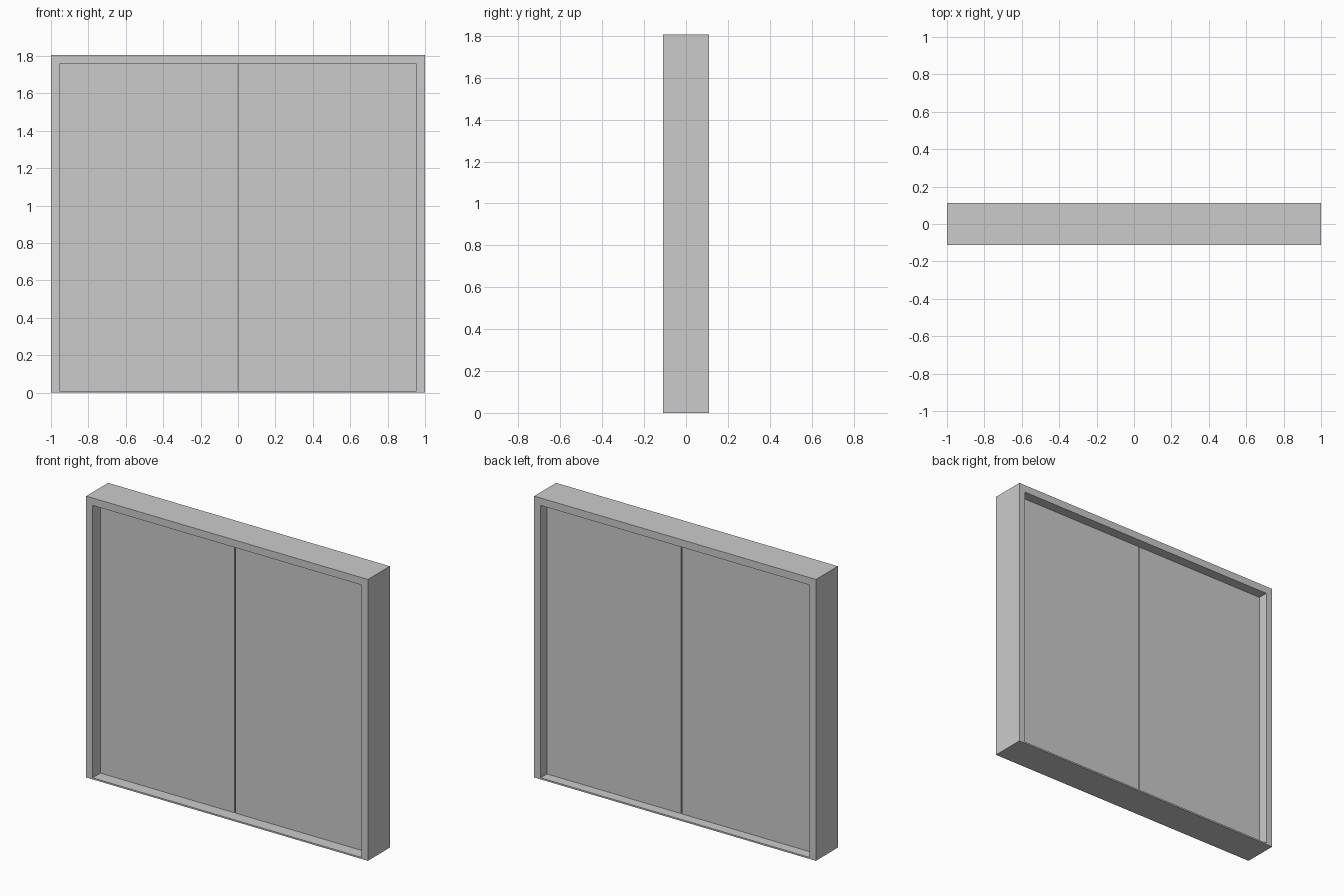
import bpy
import bmesh

if "Cube" in bpy.data.objects:
    bpy.data.objects.remove(bpy.data.objects["Cube"])

W, H, D = 1.0, 1.806, 0.111          # half width, height, half depth
IN_X, IN_TOP, SILL = 0.955, 1.758, 0.01
FRONT, BACK, GAP = -0.032, 0.046, 0.003   # door faces and half centre gap


def finish(name, bm):
    bmesh.ops.recalc_face_normals(bm, faces=bm.faces)
    mesh = bpy.data.meshes.new(name)
    bm.to_mesh(mesh)
    bm.free()
    obj = bpy.data.objects.new(name, mesh)
    bpy.context.collection.objects.link(obj)
    return obj


def rect(bm, x, z0, z1, y):
    return [bm.verts.new(p) for p in ((-x, y, z0), (x, y, z0), (x, y, z1), (-x, y, z1))]


# Door frame: one rectangular ring with jambs, head and thin sill
bm = bmesh.new()
loops = [rect(bm, W, 0, H, -D), rect(bm, W, 0, H, D),
         rect(bm, IN_X, SILL, IN_TOP, D), rect(bm, IN_X, SILL, IN_TOP, -D)]
for a, b in zip(loops, loops[1:] + loops[:1]):
    for i in range(4):
        j = (i + 1) % 4
        bm.faces.new((a[i], a[j], b[j], b[i]))
finish("door_frame", bm)

# Pair of flat door leaves with a narrow gap between them
for name, side in (("left_door", -1), ("right_door", 1)):
    bm = bmesh.new()
    bmesh.ops.create_cube(bm, size=1)
    bmesh.ops.scale(bm, verts=bm.verts, vec=(IN_X - GAP, BACK - FRONT, IN_TOP - SILL))
    bmesh.ops.translate(bm, verts=bm.verts, vec=(side * (IN_X + GAP) / 2, (FRONT + BACK) / 2,
                                                 (IN_TOP + SILL) / 2))
    finish(name, bm)
